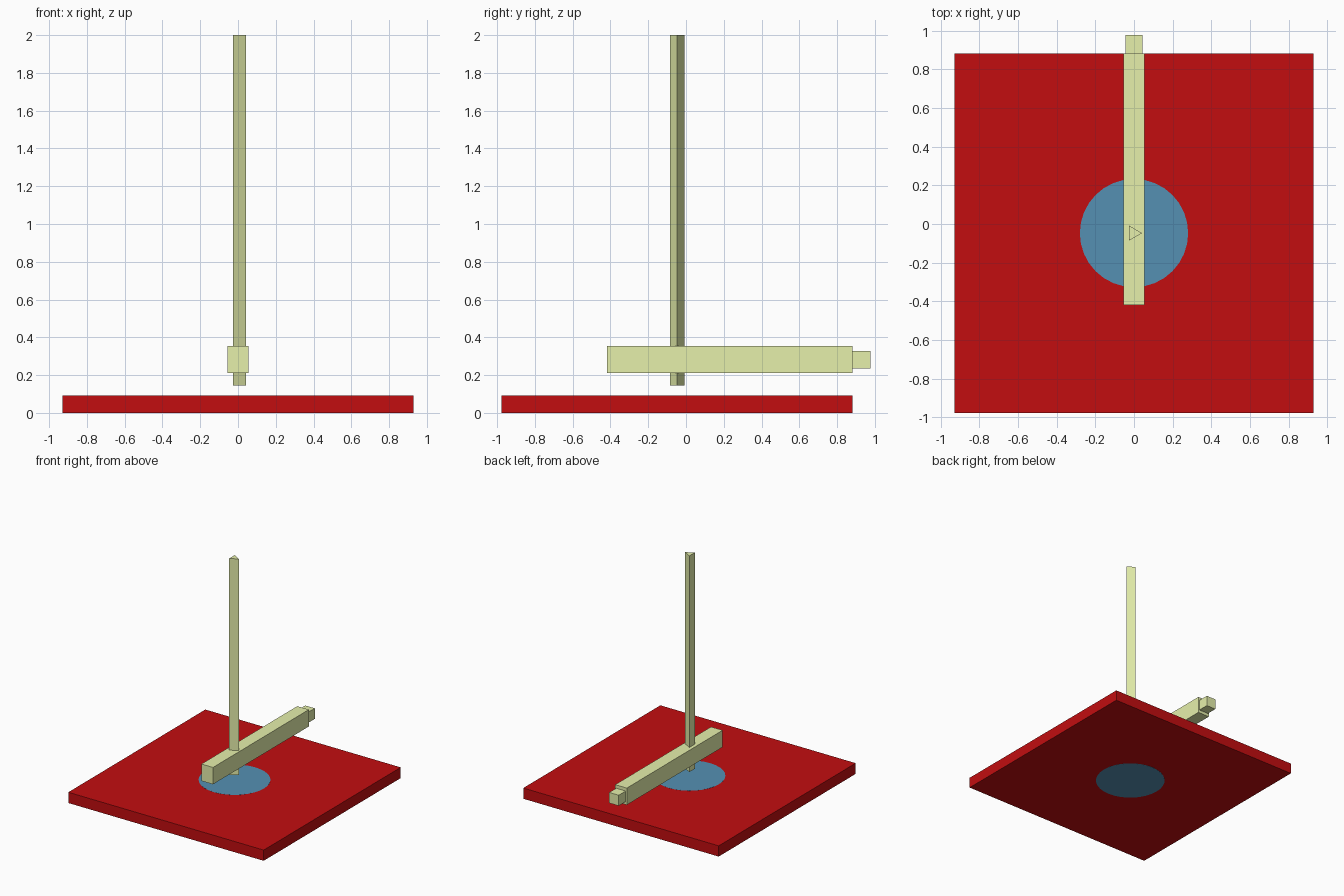
import bpy
import math

if "Cube" in bpy.data.objects:
    bpy.data.objects.remove(bpy.data.objects["Cube"])


def material(name, rgb):
    m = bpy.data.materials.new(name)
    m.diffuse_color = (*rgb, 1.0)
    m.use_nodes = True
    m.node_tree.nodes["Principled BSDF"].inputs["Base Color"].default_value = m.diffuse_color
    return m


def finish(obj, name, mat):
    obj.name = name
    obj.data.materials.append(mat)
    return obj


def box(name, lo, hi, mat):
    centre = [(a + b) / 2 for a, b in zip(lo, hi)]
    bpy.ops.mesh.primitive_cube_add(size=1, location=centre)
    obj = bpy.context.object
    obj.scale = [b - a for a, b in zip(lo, hi)]
    bpy.ops.object.transform_apply(location=False, rotation=False, scale=True)
    return finish(obj, name, mat)


def prism(name, sides, radius, z0, z1, mat, turn=0.0):
    bpy.ops.mesh.primitive_cylinder_add(
        vertices=sides, radius=radius, depth=z1 - z0,
        location=(0, -0.047, (z0 + z1) / 2), rotation=(0, 0, turn))
    bpy.ops.object.transform_apply(location=False, rotation=True, scale=False)
    return finish(bpy.context.object, name, mat)


red = material("red", (0.54, 0.004, 0.005))
blue = material("blue", (0.09, 0.28, 0.45))
cream = material("pale_yellow", (0.79, 0.87, 0.41))

# Square base slab with a round inlay running through its thickness
box("base", (-0.928, -0.977, 0.0005), (0.928, 0.882, 0.0925), red)
prism("round_inlay", 32, 0.28, 0.0, 0.093, blue)

# Horizontal arm with its narrower end block
box("arm", (-0.055, -0.418, 0.21), (0.055, 0.882, 0.355), cream)
box("arm_tip", (-0.045, 0.87, 0.236), (0.045, 0.977, 0.327), cream)

# Tall three-sided post, one edge pointing to +x
post = prism("post", 3, 0.0445, 0.144, 2.0, cream, -math.pi / 2)
post.location.x = -0.003
